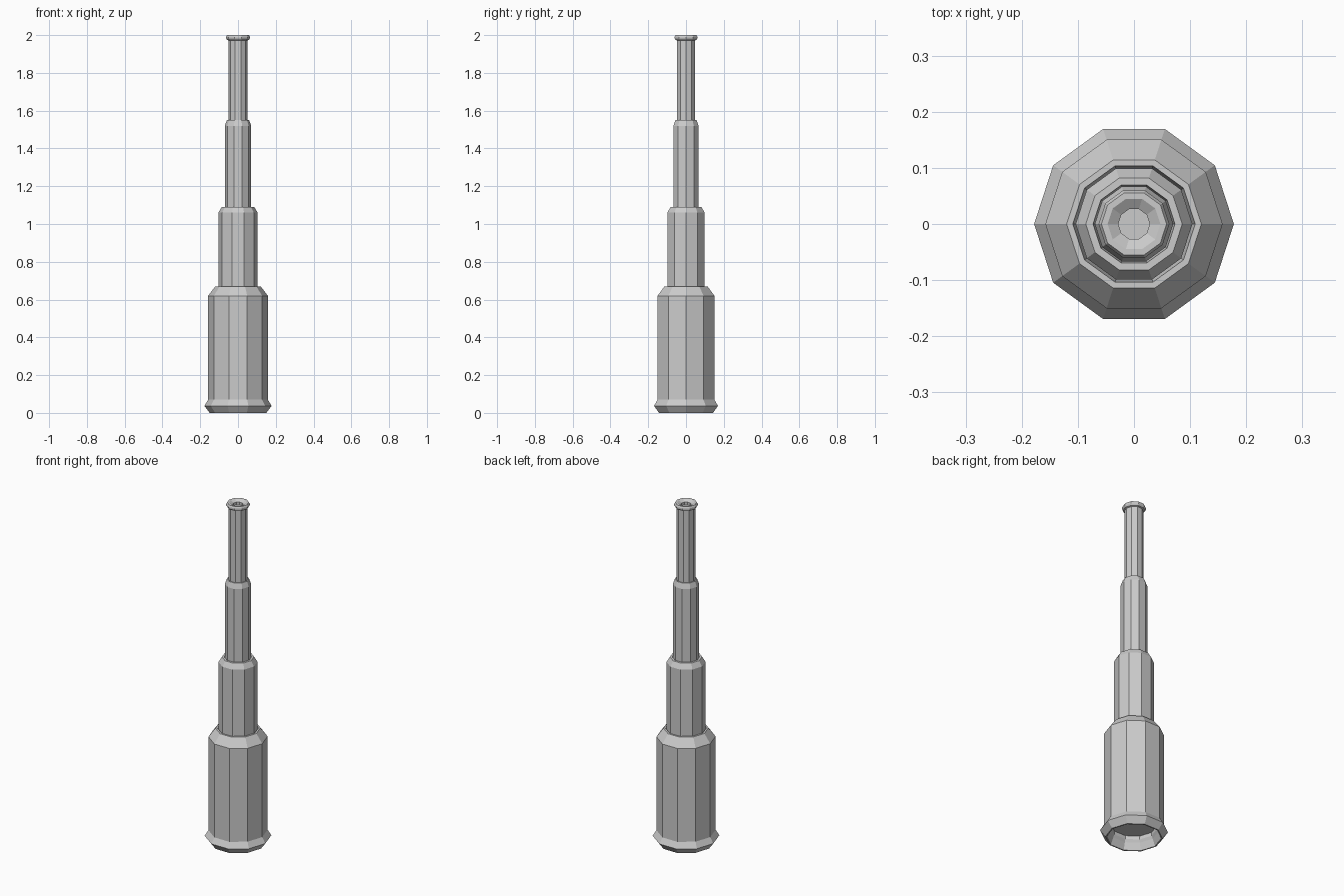
import bpy, bmesh, math

if "Cube" in bpy.data.objects:
    bpy.data.objects.remove(bpy.data.objects["Cube"])

SIDES = 10


def lathe(name, profile):
    """Spin an (r, z) profile into a ten-sided flat-shaded part; r = 0 closes it."""
    bm = bmesh.new()
    rings = []
    for r, z in profile:
        if r == 0:
            rings.append([bm.verts.new((0, 0, z))] * SIDES)
        else:
            rings.append([bm.verts.new((r * math.cos(2 * math.pi * i / SIDES),
                                        r * math.sin(2 * math.pi * i / SIDES), z))
                          for i in range(SIDES)])
    for a, b in zip(rings, rings[1:]):
        for i in range(SIDES):
            j = (i + 1) % SIDES
            quad = list(dict.fromkeys((a[i], a[j], b[j], b[i])))
            bm.faces.new(quad)
    bm.normal_update()
    mesh = bpy.data.meshes.new(name)
    bm.to_mesh(mesh)
    bm.free()
    obj = bpy.data.objects.new(name, mesh)
    bpy.context.collection.objects.link(obj)
    return obj


# Main barrel: recessed front lens, flared foot, chamfered collar
lathe("main_barrel", [
    (0, 0.075), (0.12, 0.075), (0.12, 0.055), (0.128, 0.04), (0.143, 0),
    (0.15, 0), (0.178, 0.037), (0.158, 0.07), (0.158, 0.62),
    (0.12, 0.67), (0.109, 0.67), (0.104, 0.645)])

# Two sliding tubes, each with a chamfered collar around the next tube
for name, r, z0, z1, z2, lip, inner in (
        ("lower_draw_tube", 0.104, 0.645, 1.06, 1.09, 0.086, 0.07),
        ("upper_draw_tube", 0.07, 1.07, 1.52, 1.55, 0.059, 0.05)):
    lathe(name, [(r, z0), (r, z1), (lip, z2), (inner + 0.003, z2), (inner, z2 - 0.02)])

# Eyepiece tube with flared rim and recessed eye lens
lathe("eyepiece_tube", [
    (0.05, 1.53), (0.05, 1.972), (0.058, 1.975), (0.063, 1.983), (0.063, 1.991),
    (0.058, 2.0), (0.047, 2.0), (0.028, 1.988), (0.028, 1.972), (0, 1.972)])
